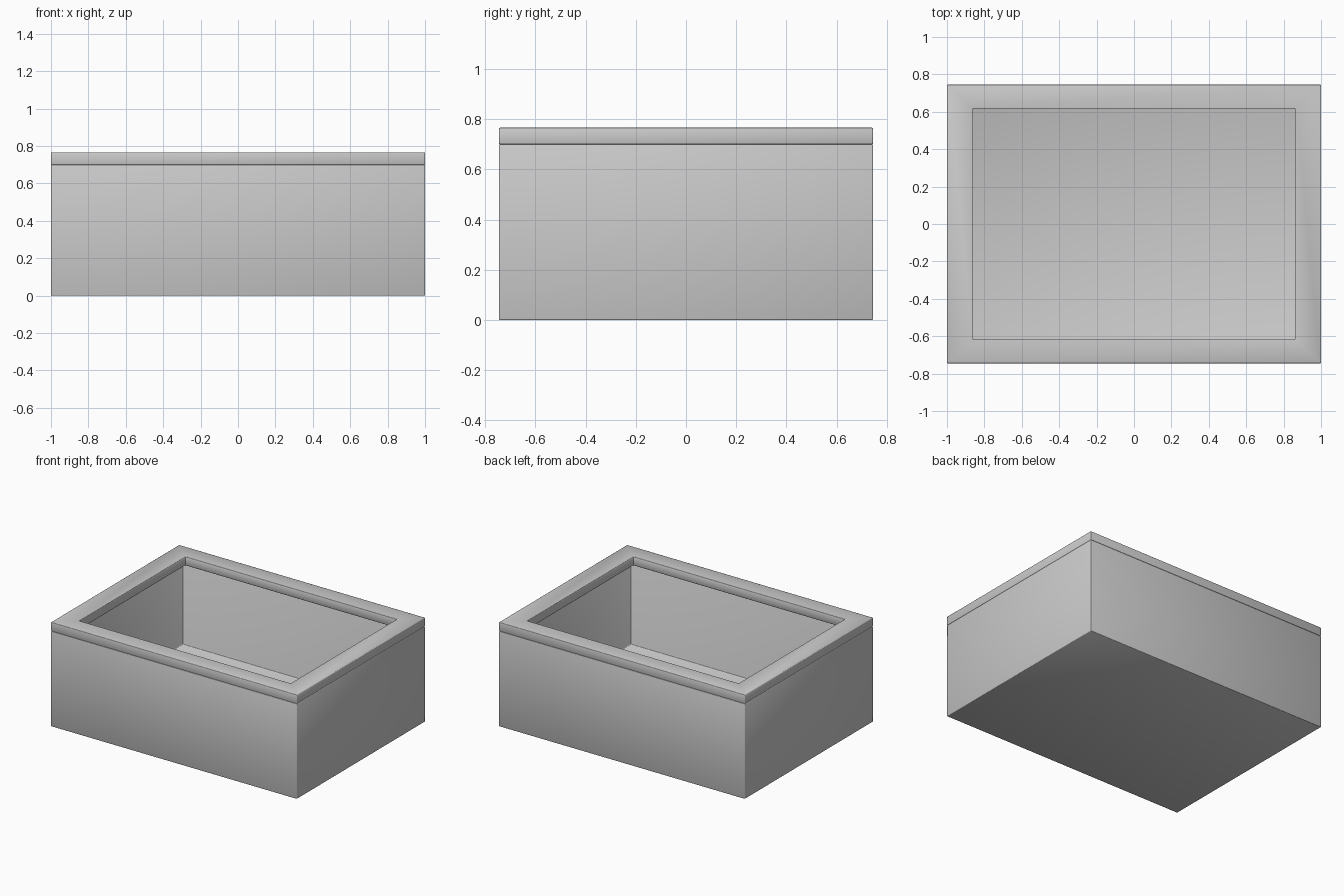
import bpy

if "Cube" in bpy.data.objects:
    bpy.data.objects.remove(bpy.data.objects["Cube"])

W, D, H = 1.0, 0.745, 0.766      # half width, half depth, full height
SEAM = 0.70                      # bottom of the rim
FLOOR = 0.08


def tray(name, outer, inner, z0, z1, floor=None):
    """Rectangular frame; open through, or closed below when a floor height is given."""
    def loop(size, z):
        x, y = size
        return [(-x, -y, z), (x, -y, z), (x, y, z), (-x, y, z)]

    zi = z0 if floor is None else floor
    verts = loop(outer, z0) + loop(outer, z1) + loop(inner, z1) + loop(inner, zi)
    faces = []
    for ring in range(3):
        for i in range(4):
            a, b = ring * 4, (ring + 1) * 4
            j = (i + 1) % 4
            faces.append((a + i, a + j, b + j, b + i))
    if floor is None:
        faces += [(12 + i, 12 + (i + 1) % 4, (i + 1) % 4, i) for i in range(4)]
    else:
        faces += [(3, 2, 1, 0), (12, 13, 14, 15)]
    mesh = bpy.data.meshes.new(name)
    mesh.from_pydata(verts, [], faces)
    mesh.shade_smooth()
    obj = bpy.data.objects.new(name, mesh)
    bpy.context.collection.objects.link(obj)
    # Tiny softened edges, which also draw the seam under the rim
    bevel = obj.modifiers.new("soft_edges", 'BEVEL')
    bevel.width = 0.004
    bevel.segments = 2
    bevel.limit_method = 'ANGLE'
    return obj


# Hollow body with thin walls and a closed floor
tray("box_body", (W, D), (W - 0.077, D - 0.065), 0, SEAM, FLOOR)

# Wider flat rim, overhanging the inside of the walls
tray("top_rim", (W, D), (0.86, 0.617), SEAM, H)
